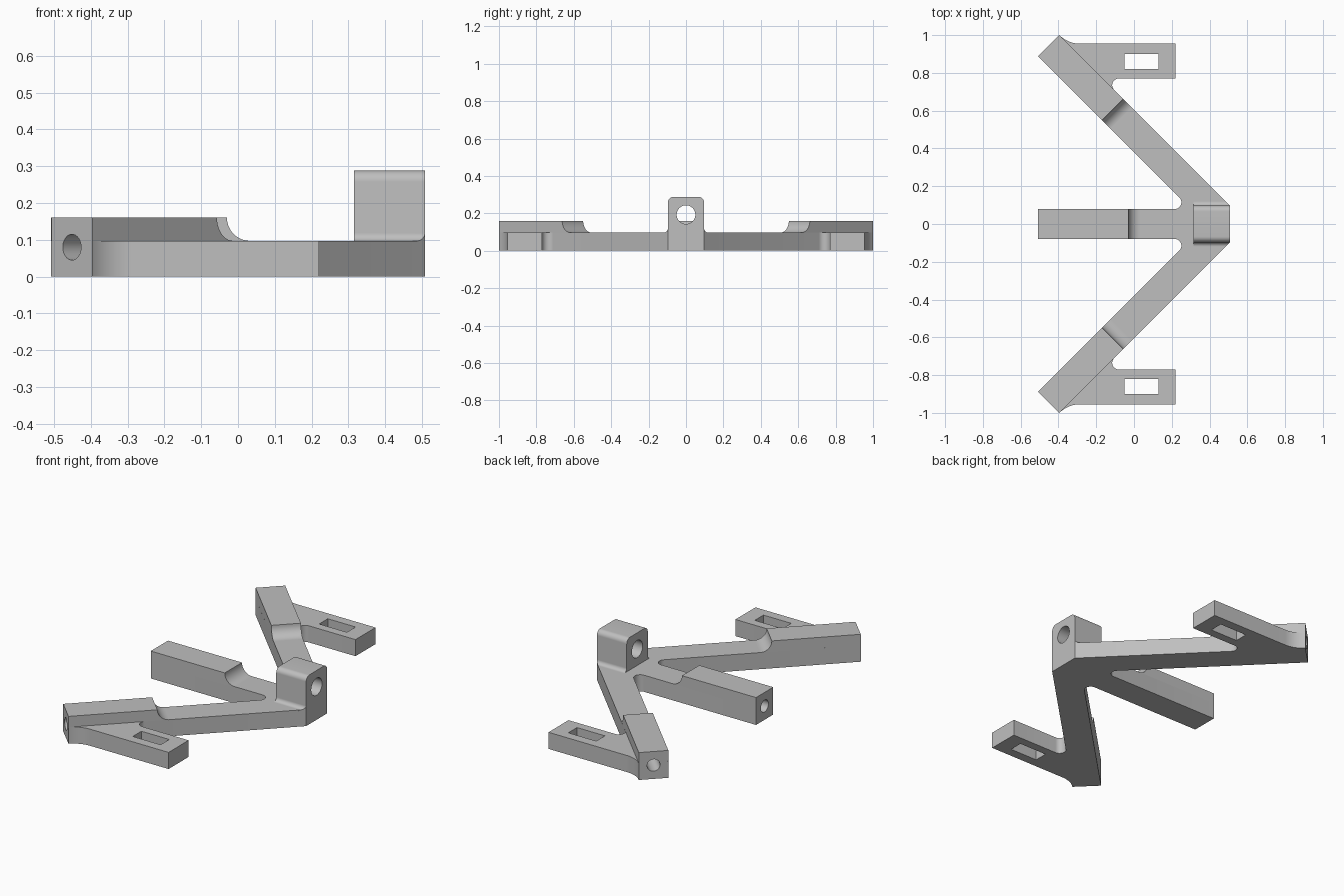
import bpy, bmesh, math
from mathutils import Matrix, Vector

old = bpy.data.objects.get("Cube")
if old:
    bpy.data.objects.remove(old, do_unlink=True)

FLOOR, TOP, HALF = 0.097, 0.16, 0.0795      # plate height, pad height, arm half width
END, BACK = 0.508, 0.315                    # outer x extent, rear of pivot block
UP = Vector((0, 0, 1))

grey = bpy.data.materials.new("plain_grey")
grey.use_nodes = True
grey.diffuse_color = (0.52, 0.52, 0.52, 1)
grey.node_tree.nodes["Principled BSDF"].inputs["Base Color"].default_value = grey.diffuse_color


def rounded(corners, steps=10):
    """Turn (a, b, radius) corners into a polygon with tangent arcs."""
    pts = []
    for i, (a, b, r) in enumerate(corners):
        c = Vector((a, b))
        if not r:
            pts.append(c)
            continue
        d1 = (Vector(corners[i - 1][:2]) - c).normalized()
        d2 = (Vector(corners[(i + 1) % len(corners)][:2]) - c).normalized()
        half = d1.angle(d2) / 2
        mid = c + (d1 + d2).normalized() * (r / math.sin(half))
        v1 = c + d1 * (r / math.tan(half)) - mid
        v2 = c + d2 * (r / math.tan(half)) - mid
        sweep = v1.angle_signed(v2)
        for k in range(steps + 1):
            t = -sweep * k / steps
            pts.append(mid + Matrix.Rotation(t, 2) @ v1)
    return pts


def circle(a, b, r, n=40):
    return [(a + r * math.cos(math.tau * k / n), b + r * math.sin(math.tau * k / n)) for k in range(n)]


def prism(name, pts, origin, u, v, w, depth):
    """Polygon in the u-v plane at origin, extruded along w."""
    bm = bmesh.new()
    face = bm.faces.new([bm.verts.new(Vector(origin) + u * p[0] + v * p[1]) for p in pts])
    ext = bmesh.ops.extrude_face_region(bm, geom=[face])["geom"]
    bmesh.ops.translate(bm, vec=w * depth, verts=[g for g in ext if isinstance(g, bmesh.types.BMVert)])
    bmesh.ops.recalc_face_normals(bm, faces=bm.faces)
    mesh = bpy.data.meshes.new(name)
    bm.to_mesh(mesh)
    bm.free()
    mesh.materials.append(grey)
    obj = bpy.data.objects.new(name, mesh)
    bpy.context.collection.objects.link(obj)
    return obj


def cut(obj, cutter):
    mod = obj.modifiers.new("cut", 'BOOLEAN')
    mod.operation, mod.solver, mod.object = 'DIFFERENCE', 'EXACT', cutter
    deps = bpy.context.evaluated_depsgraph_get()
    mesh = bpy.data.meshes.new_from_object(obj.evaluated_get(deps))
    obj.modifiers.clear()
    obj.data = mesh


X, Y = Vector((1, 0, 0)), Vector((0, 1, 0))
parts = []

# Base frame: three arms and two lugs in one outline, mirrored across y
half = [(END, 0.097, 0), (-0.165, 0.77, 0.035), (0.22, 0.77, 0), (0.22, 0.955, 0),
        (-0.35, 0.955, 0.15), (-0.395, 1, 0), (-END, 0.888, 0),
        (0.3005, HALF, 0.035), (-END, HALF, 0)]
outline = half + [(x, -y, r) for x, y, r in reversed(half)]
frame = prism("base_frame", rounded(outline), (0, 0, 0), X, Y, UP, FLOOR)
parts.append(frame)

# Slots through the lugs
for side in (1, -1):
    box = [(-0.05, 0.82 * side), (0.13, 0.82 * side), (0.13, 0.9 * side), (-0.05, 0.9 * side)]
    cutter = prism("slot_cutter", box, (0, 0, -0.1), X, Y, UP, 0.4)
    cut(frame, cutter)
    bpy.data.objects.remove(cutter, do_unlink=True)

# Raised arm ends with a concave step and a bored end hole
step, r = 0.478, TOP - FLOOR
profile = rounded([(0, 0.09, 0), (step + r + 0.001, 0.09, 0), (step + r + 0.001, FLOOR, 0),
                   (step, FLOOR, r), (step, TOP, 0), (0, TOP, 0)])
profile = [p for i, p in enumerate(profile) if (Vector(p) - Vector(profile[i - 1])).length > 0.0001]
arms = {"centre": ((-END, 0, 0), X),
        "left": ((-0.4515, 0.944, 0), Vector((1, -1, 0)).normalized()),
        "right": ((-0.4515, -0.944, 0), Vector((1, 1, 0)).normalized())}
for name, (end, along) in arms.items():
    across = UP.cross(along)
    pad = prism(name + "_arm_pad", profile, Vector(end) - across * HALF, along, UP, across, 2 * HALF)
    drill = prism("drill", circle(0, 0.08, 0.035), Vector(end) - along * 0.1, across, UP, along, 0.4)
    cut(pad, drill)
    cut(frame, drill)
    bpy.data.objects.remove(drill, do_unlink=True)
    parts.append(pad)

# Pivot block: rounded top, flared foot trimmed to the arm edges
side = [(0.125, 0.09, 0), (0.125, FLOOR, 0), (0.097, FLOOR, 0.022), (0.097, 0.288, 0.03)]
shape = rounded(side + [(-y, z, r) for y, z, r in reversed(side)])
block = prism("pivot_block", shape, (BACK, 0, 0), Y, UP, X, END - BACK)
bm = bmesh.new()
bm.from_mesh(block.data)
for s in (1, -1):
    res = bmesh.ops.bisect_plane(bm, geom=bm.verts[:] + bm.edges[:] + bm.faces[:], dist=1e-6,
                                 plane_co=(END, 0.0972 * s, 0), plane_no=(1, s, 0), clear_outer=True)
    bmesh.ops.holes_fill(bm, edges=[e for e in bm.edges if e.is_boundary], sides=0)
bmesh.ops.recalc_face_normals(bm, faces=bm.faces)
bm.to_mesh(block.data)
bm.free()
bore = prism("bore", circle(0, 0.193, 0.05), (0.2, 0, 0), Y, UP, X, 0.5)
cut(block, bore)
bpy.data.objects.remove(bore, do_unlink=True)
parts.append(block)

# Smooth the curved faces, keep edges sharp
for obj in parts:
    obj.data.polygons.foreach_set("use_smooth", [True] * len(obj.data.polygons))
    obj.data.set_sharp_from_angle(angle=math.radians(30))
